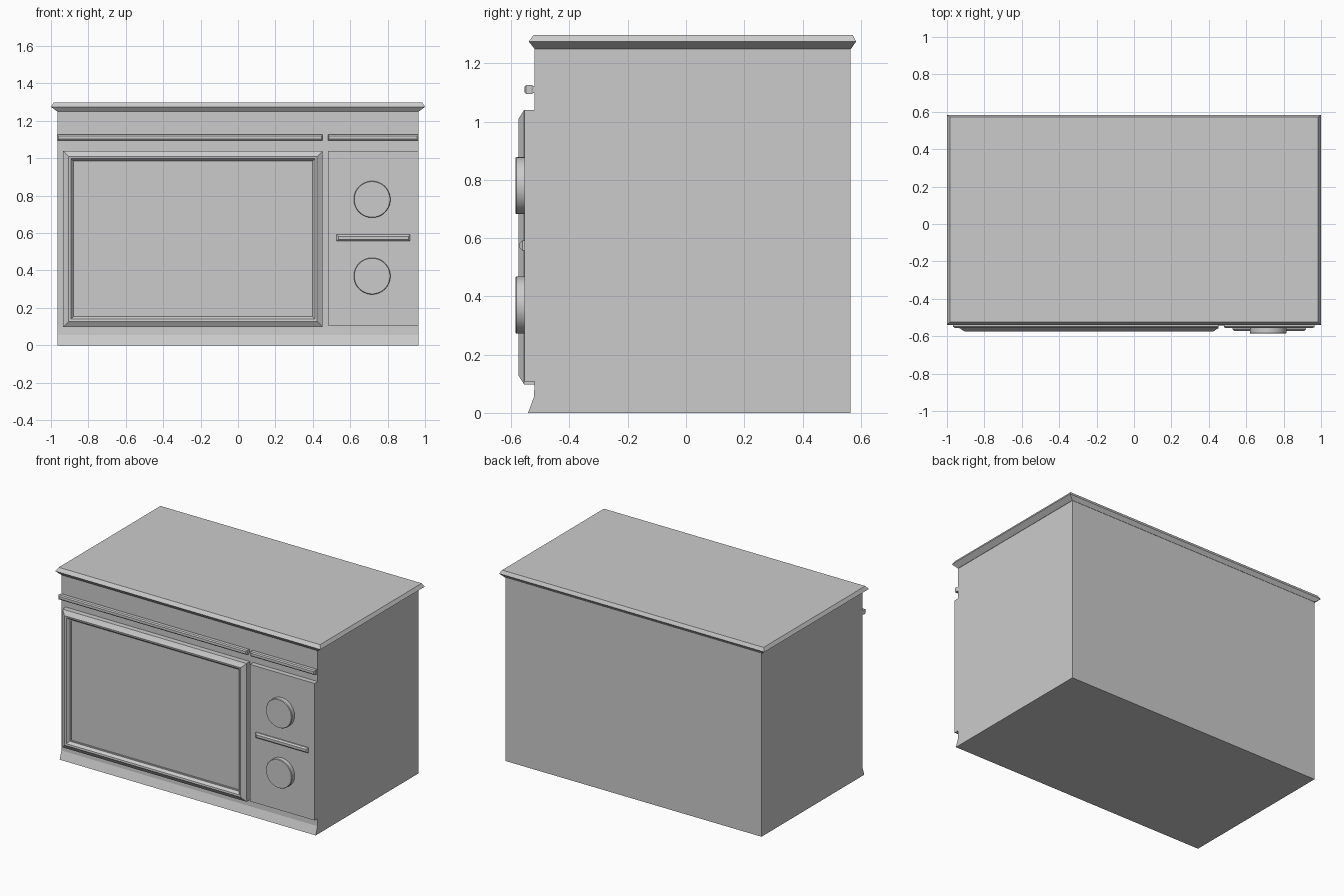
import bpy, bmesh, math

if "Cube" in bpy.data.objects:
    bpy.data.objects.remove(bpy.data.objects["Cube"])


def make_object(name, bm):
    bmesh.ops.recalc_face_normals(bm, faces=bm.faces)
    mesh = bpy.data.meshes.new(name)
    bm.to_mesh(mesh)
    bm.free()
    obj = bpy.data.objects.new(name, mesh)
    bpy.context.collection.objects.link(obj)
    return obj


def loft(name, rings):
    """Closed solid through a series of matching point loops."""
    bm = bmesh.new()
    loops = [[bm.verts.new(p) for p in ring] for ring in rings]
    n = len(loops[0])
    for a, b in zip(loops, loops[1:]):
        for i in range(n):
            j = (i + 1) % n
            bm.faces.new((a[i], a[j], b[j], b[i]))
    bm.faces.new(loops[0][::-1])
    bm.faces.new(loops[-1])
    return make_object(name, bm)


def front_panel(name, x0, x1, z0, z1, steps):
    """Rectangle on the front; steps are (inset, y) pairs from back to front."""
    return loft(name, [[(x0 + d, y, z0 + d), (x1 - d, y, z0 + d),
                        (x1 - d, y, z1 - d), (x0 + d, y, z1 - d)] for d, y in steps])


# Body with flared plinth at the front
side = [(0.565, 0), (-0.542, 0), (-0.522, 0.055), (-0.52, 0.10), (-0.52, 1.25), (0.565, 1.25)]
loft("body", [[(x, y, z) for y, z in side] for x in (-0.965, 0.965)])

# Top slab with pointed rim
rim = [(0.967, -0.52, 0.567, 1.25), (1.0, -0.54, 0.584, 1.275), (0.985, -0.523, 0.572, 1.298)]
loft("top_slab", [[(-x, a, z), (x, a, z), (x, b, z), (-x, b, z)] for x, a, b, z in rim])

# Door: bevelled frame around a recessed window
front_panel("door", -0.935, 0.453, 0.098, 1.04,
            [(0, -0.51), (0, -0.556), (0.01, -0.562), (0.03, -0.575),
             (0.042, -0.573), (0.056, -0.556), (0.064, -0.556), (0.064, -0.55)])

# Control panel
front_panel("control_panel", 0.48, 0.965, 0.107, 1.04, [(0, -0.51), (0, -0.554)])

# Trim strips above door and controls
for name, x0, x1 in (("door_trim", -0.967, 0.453), ("control_trim", 0.48, 0.965)):
    front_panel(name, x0, x1, 1.095, 1.126, [(0.005, -0.51), (0.003, -0.525), (0, -0.53), (0, -0.549), (0.007, -0.555)])

# Divider bar between the dials
front_panel("divider_bar", 0.527, 0.92, 0.557, 0.592, [(0, -0.54), (0, -0.562), (0.009, -0.571)])

# Dials
for name, z in (("upper_dial", 0.78), ("lower_dial", 0.37)):
    rings = []
    for r, y in ((0.098, -0.54), (0.098, -0.582), (0.095, -0.586), (0.09, -0.586)):
        rings.append([(0.717 + r * math.cos(i * math.tau / 48), y, z + r * math.sin(i * math.tau / 48))
                      for i in range(48)])
    dial = loft(name, rings)
    bpy.ops.object.select_all(action='DESELECT')
    dial.select_set(True)
    bpy.context.view_layer.objects.active = dial
    bpy.ops.object.shade_smooth_by_angle(angle=math.radians(30))
